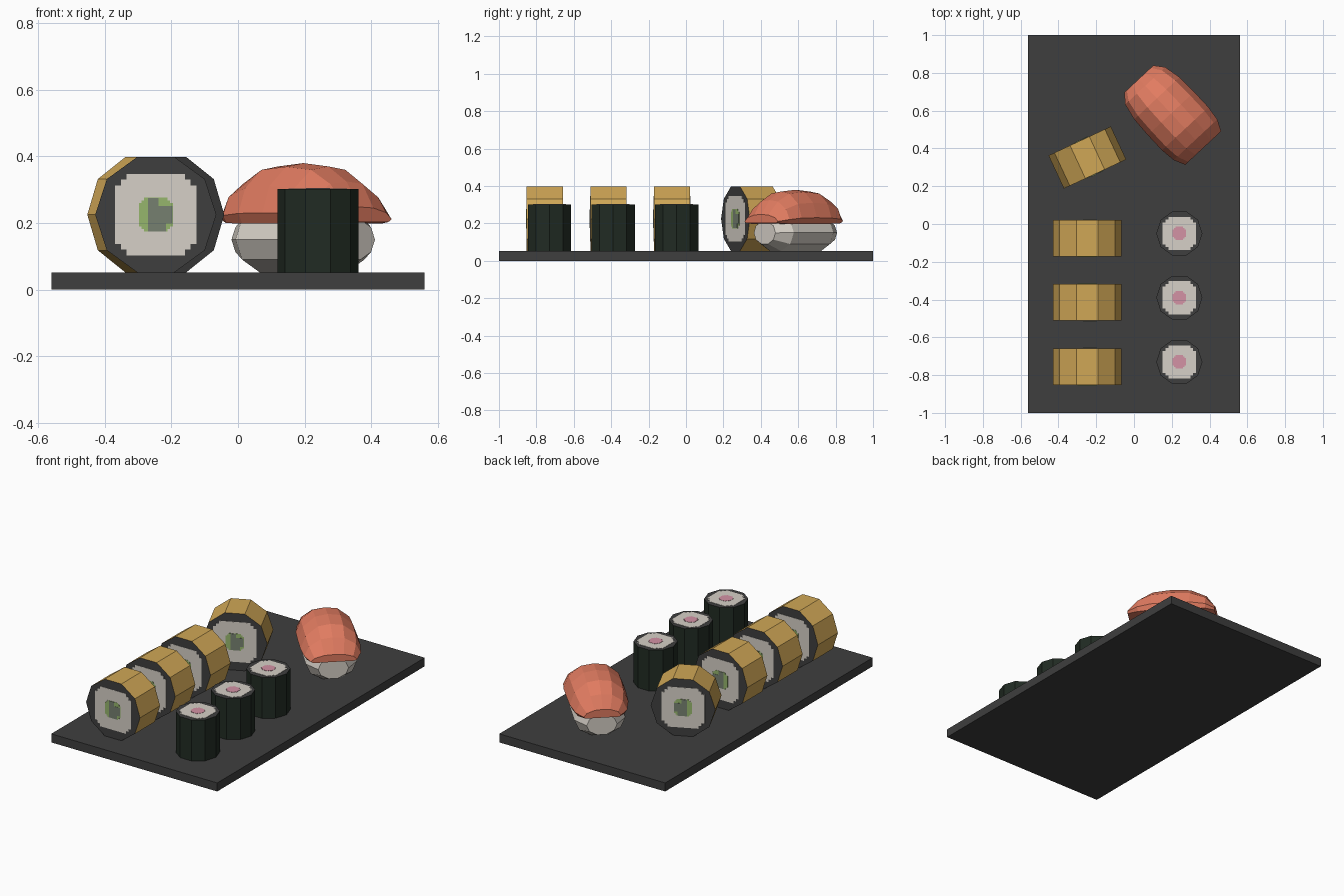
import bpy, bmesh, math
from mathutils import Matrix, Vector

if "Cube" in bpy.data.objects:
    bpy.data.objects.remove(bpy.data.objects["Cube"])


def material(name, r, g, b):
    def lin(c):
        c /= 255
        return c / 12.92 if c <= 0.04045 else ((c + 0.055) / 1.055) ** 2.4
    m = bpy.data.materials.new(name)
    m.diffuse_color = (lin(r), lin(g), lin(b), 1)
    m.use_nodes = True
    m.node_tree.nodes["Principled BSDF"].inputs["Base Color"].default_value = m.diffuse_color
    return m


SLATE = material("slate", 62, 62, 62)
EGG = material("egg", 208, 167, 86)
RICE = material("rice", 214, 208, 199)
NORI = material("nori", 33, 43, 35)
SALMON = material("salmon", 226, 124, 97)
GREEN = material("cucumber green", 150, 182, 108)
GREY = material("filling grey", 118, 128, 112)
PINK = material("pink filling", 212, 146, 165)


def finish(name, bm, mats, matrix=Matrix()):
    bmesh.ops.recalc_face_normals(bm, faces=bm.faces)
    me = bpy.data.meshes.new(name)
    bm.to_mesh(me)
    bm.free()
    for m in mats:
        me.materials.append(m)
    ob = bpy.data.objects.new(name, me)
    bpy.context.collection.objects.link(ob)
    ob.matrix_world = matrix
    return ob


def loft(bm, rings):
    """Skin closed rings of points and cap both ends."""
    vs = [[bm.verts.new(p) for p in ring] for ring in rings]
    n = len(vs[0])
    for a, b in zip(vs, vs[1:]):
        for i in range(n):
            j = (i + 1) % n
            bm.faces.new((a[i], a[j], b[j], b[i]))
    bm.faces.new(vs[0])
    bm.faces.new(vs[-1])


def prism(bm, outline, z0, z1):
    loft(bm, [[(x, y, z) for x, y in outline] for z in (z0, z1)])


def decagon(r):
    return [(r * math.cos(i * math.pi / 5), r * math.sin(i * math.pi / 5))
            for i in range(10)]


def stepped_square(h, c):
    """Square of half size h with two-step corners of size c."""
    q = [(h, h - c), (h - c / 2, h - c), (h - c / 2, h - c / 2),
         (h - c, h - c / 2), (h - c, h)]
    pts = []
    for k in range(4):
        for x, y in q:
            for _ in range(k):
                x, y = -y, x
            pts.append((x, y))
    return pts


def roll(name, radius, length, side, matrix, inlays):
    """Ten-sided roll along local z with thin inlays on both ends."""
    bm = bmesh.new()
    prism(bm, decagon(radius), -length / 2, length / 2)
    bm.normal_update()
    for f in bm.faces:
        f.material_index = 1 if abs(f.normal.z) > 0.9 else 0
    finish(name, bm, [side, SLATE], matrix)
    for k, (part, outline, mat) in enumerate(inlays):
        bm = bmesh.new()
        t = 0.0015 * (k + 1)
        for s in (-1, 1):
            prism(bm, outline, s * (length / 2 - 0.002), s * (length / 2 + t))
        finish(name + "_" + part, bm, [mat], matrix)


# Serving board
bm = bmesh.new()
bmesh.ops.create_cube(bm, size=1, matrix=Matrix.Translation((0, 0, 0.026))
                      @ Matrix.Diagonal((1.12, 2, 0.052, 1)))
finish("serving_board", bm, [SLATE])

# Large egg-wrapped rolls lying on their sides, the last one turned
big = [("rice", stepped_square(0.122, 0.034), RICE),
       ("cucumber", stepped_square(0.051, 0.016), GREEN),
       ("filling", [(-0.024, -0.05), (0.03, -0.05), (0.03, -0.026), (0.05, -0.026),
                    (0.05, 0.026), (0.008, 0.026), (0.008, 0.05), (-0.024, 0.05),
                    ][::1], GREY)]
for i, (y, turn) in enumerate([(-0.755, 0), (-0.415, 0), (-0.075, 0), (0.352, 25)]):
    M = (Matrix.Translation((-0.247, y, 0.225)) @ Matrix.Rotation(math.radians(turn), 4, 'Z')
         @ Matrix.Rotation(math.radians(90), 4, 'X'))
    roll(f"egg_roll_{i + 1}", 0.182, 0.193, EGG, M, big)

# Small seaweed rolls standing upright
small = [("rice", stepped_square(0.088, 0.03), RICE),
         ("filling", stepped_square(0.036, 0.016), PINK)]
for i, y in enumerate((-0.73, -0.39, -0.05)):
    roll(f"seaweed_roll_{i + 1}", 0.122, 0.25, NORI,
         Matrix.Translation((0.24, y, 0.177)), small)

# Salmon piece: local x runs along its length
P = Matrix.Translation((0.196, 0.585, 0)) @ Matrix.Rotation(math.radians(-47), 4, 'Z')

# Rice block, lofted with flat round ends
rings = []
for s, w, lo, hi in [(-0.225, 0.085, 0.09, 0.21), (-0.145, 0.143, 0.052, 0.25),
                     (0.145, 0.143, 0.052, 0.25), (0.225, 0.085, 0.09, 0.21)]:
    h = (hi - lo) / 2 / math.cos(math.pi / 10)
    rings.append([(s, w * x, (hi + lo) / 2 + h * z) for x, z in decagon(1)])
bm = bmesh.new()
loft(bm, rings)
finish("rice_block", bm, [RICE], P)

# Salmon slice draped over the rice
arch = [(-0.9, 0), (-1, 0.18), (-0.83, 0.62), (-0.42, 0.94), (0, 1),
        (0.42, 0.94), (0.83, 0.62), (1, 0.18), (0.9, 0)]
rings = []
for s, w, top, base in [(-0.25, 0.105, 0.255, 0.205), (-0.2, 0.145, 0.325, 0.2),
                        (-0.11, 0.164, 0.37, 0.198), (0, 0.168, 0.38, 0.198),
                        (0.11, 0.168, 0.37, 0.198), (0.19, 0.158, 0.325, 0.198),
                        (0.25, 0.13, 0.248, 0.203)]:
    rings.append([(s, w * u, base + (top - base) * v) for u, v in arch])
bm = bmesh.new()
loft(bm, rings)
finish("salmon_slice", bm, [SALMON], P)
